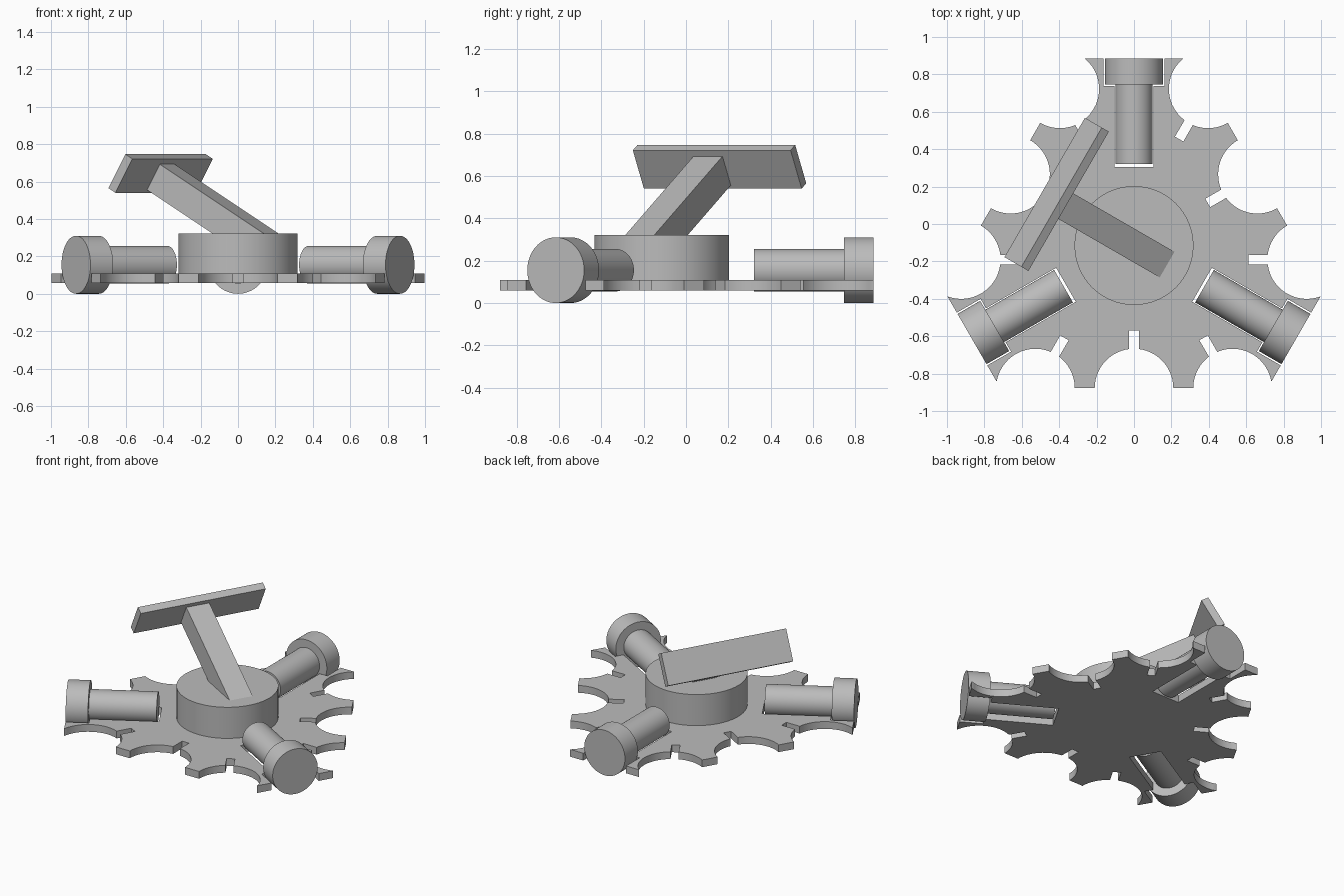
import bpy, bmesh, math
from mathutils import Matrix, Vector

if "Cube" in bpy.data.objects:
    bpy.data.objects.remove(bpy.data.objects["Cube"])

CENTRE = Vector((0, -0.115, 0))   # axis of the three-fold symmetry

grey = bpy.data.materials.new("plain grey")
grey.diffuse_color = (0.5, 0.5, 0.5, 1)
grey.use_nodes = True
grey.node_tree.nodes["Principled BSDF"].inputs["Base Color"].default_value = grey.diffuse_color


def finish(name, bm, matrix=Matrix(), smooth=False):
    bmesh.ops.recalc_face_normals(bm, faces=bm.faces)
    mesh = bpy.data.meshes.new(name)
    bm.to_mesh(mesh)
    bm.free()
    mesh.materials.append(grey)
    obj = bpy.data.objects.new(name, mesh)
    obj.matrix_world = Matrix.Translation(CENTRE) @ matrix
    bpy.context.collection.objects.link(obj)
    if smooth:
        bpy.ops.object.select_all(action='DESELECT')
        obj.select_set(True)
        bpy.context.view_layer.objects.active = obj
        bpy.ops.object.shade_smooth_by_angle(angle=math.radians(30))
    return obj


def cylinder(name, radius, start, end, matrix=Matrix()):
    bm = bmesh.new()
    bmesh.ops.create_cone(bm, cap_ends=True, segments=64, radius1=radius, radius2=radius,
                          depth=end - start,
                          matrix=Matrix.Translation((0, 0, (start + end) / 2)))
    return finish(name, bm, matrix, smooth=True)


def box(name, lo, hi, matrix):
    bm = bmesh.new()
    bmesh.ops.create_cube(bm, size=1)
    for v in bm.verts:
        v.co = [hi[i] if v.co[i] > 0 else lo[i] for i in range(3)]
    return finish(name, bm, matrix)


def arc(cx, cy, r, a0, a1, n=14):
    angles = [math.radians(a0 + (a1 - a0) * i / n) for i in range(n + 1)]
    return [Vector((cx + r * math.cos(a), cy + r * math.sin(a))) for a in angles]


# Scalloped plate: one half-sector outline, mirrored, then repeated three times
R, EDGE, SIDE, NOTCH = 0.21, -0.762, 0.527, 0.026
half = [Vector((NOTCH, -0.455))]
half += arc(0, EDGE, R, 90 - math.degrees(math.asin(NOTCH / R)), 0)
half += arc(SIDE, EDGE, R, 180, 127)
inward = Vector((-0.5, 0.866))
across = Vector((0.866, 0.5))
tip = Vector((SIDE, EDGE)) + inward * 0.31
half += [tip - across * NOTCH, tip + across * NOTCH]
half += arc(SIDE, EDGE, R, 113, 10)
arm, side = Vector((0.866, -0.5)), Vector((-0.5, -0.866))
half += [arm * a + side * b for a, b in
         ((1.0, 0.262), (1.0, 0.163), (0.853, 0.163), (0.853, 0.105), (0.42, 0.105))]
sector = [Vector((-p.x, p.y)) for p in reversed(half)] + half
bm = bmesh.new()
verts = []
for k in range(3):
    turn = Matrix.Rotation(math.radians(120 * k), 2)
    verts += [bm.verts.new((*(turn @ p), 0.058)) for p in sector]
face = bm.faces.new(verts)
top = bmesh.ops.extrude_face_region(bm, geom=[face])
bmesh.ops.translate(bm, vec=(0, 0, 0.05),
                    verts=[g for g in top["geom"] if isinstance(g, bmesh.types.BMVert)])
finish("scalloped_plate", bm, smooth=True)

# Central hub
cylinder("hub", 0.318, 0.1, 0.322)

# Three radial rollers, each a shaft with a wider head
for k in range(3):
    m = (Matrix.Translation((0, 0, 0.155)) @ Matrix.Rotation(math.radians(120 * k), 4, 'Z')
         @ Matrix.Rotation(math.radians(-90), 4, 'X'))
    cylinder(f"roller_shaft_{k + 1}", 0.1, 0.435, 0.865, m)
    cylinder(f"roller_head_{k + 1}", 0.155, 0.86, 1.0, m)

# Slanted post and the panel on its end: local x runs up the post at 30 degrees
tilt = Matrix.Rotation(math.radians(150), 4, 'Z') @ Matrix.Rotation(math.radians(-30), 4, 'Y')
box("slanted_post", (-0.03, -0.079, 0.223), (0.735, 0.079, 0.381), tilt)
box("panel", (0.725, -0.46, 0.205), (0.775, 0.40, 0.414), tilt)
